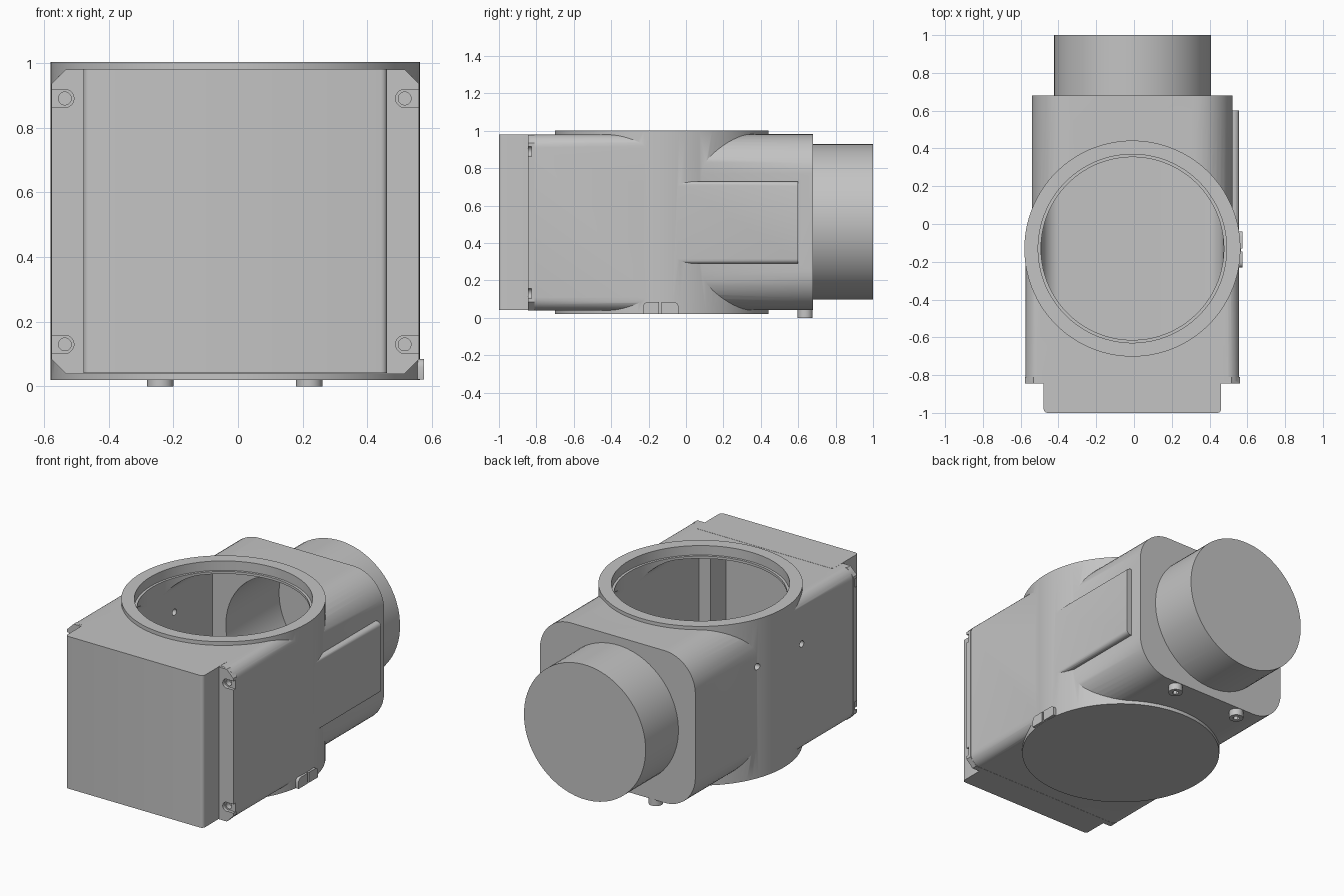
import bpy, math
from mathutils import Vector

if "Cube" in bpy.data.objects:
    bpy.data.objects.remove(bpy.data.objects["Cube"])

grey = bpy.data.materials.new("housing_grey")
grey.use_nodes = True
COLOR = (0.55, 0.55, 0.55, 1)
grey.diffuse_color = COLOR
grey.node_tree.nodes["Principled BSDF"].inputs["Base Color"].default_value = COLOR

CX, CY = -0.0085, -0.13      # barrel centre
TZ = 0.515                   # rear tube height


def extrude(name, outline, axis, lo, hi):
    """Closed solid from a 2D outline swept along an axis."""
    def place(a, b, d):
        return {"x": (d, a, b), "y": (a, d, b), "z": (a, b, d)}[axis]
    n = len(outline)
    verts = [place(a, b, d) for d in (lo, hi) for a, b in outline]
    faces = [list(range(n)), list(range(n, 2 * n))]
    faces += [(i, (i + 1) % n, n + (i + 1) % n, n + i) for i in range(n)]
    mesh = bpy.data.meshes.new(name)
    mesh.from_pydata(verts, [], faces)
    mesh.materials.append(grey)
    ob = bpy.data.objects.new(name, mesh)
    bpy.context.collection.objects.link(ob)
    bpy.context.view_layer.objects.active = ob
    bpy.ops.object.select_all(action="DESELECT")
    ob.select_set(True)
    bpy.ops.object.mode_set(mode="EDIT")
    bpy.ops.mesh.select_all(action="SELECT")
    bpy.ops.mesh.normals_make_consistent(inside=False)
    bpy.ops.object.mode_set(mode="OBJECT")
    return ob


def block(name, axis, a, b, d, r=0.0, seg=8):
    """Box with rounded (or chamfered, seg=1) edges along one axis."""
    if r == 0:
        pts = [(a[0], b[0]), (a[1], b[0]), (a[1], b[1]), (a[0], b[1])]
    else:
        pts = []
        corners = [(a[1] - r, b[1] - r), (a[0] + r, b[1] - r),
                   (a[0] + r, b[0] + r), (a[1] - r, b[0] + r)]
        for k, (u, v) in enumerate(corners):
            for i in range(seg + 1):
                t = math.pi / 2 * (k + i / seg)
                pts.append((u + r * math.cos(t), v + r * math.sin(t)))
    return extrude(name, pts, axis, *d)


def disc(name, axis, a, b, r, lo, hi, n=64):
    turn = [2 * math.pi * (i + 0.5) / n for i in range(n)]
    return extrude(name, [(a + r * math.cos(t), b + r * math.sin(t)) for t in turn], axis, lo, hi)


def combine(target, tool, operation):
    mod = target.modifiers.new("bool", "BOOLEAN")
    mod.operation, mod.solver, mod.object = operation, "EXACT", tool
    bpy.context.view_layer.objects.active = target
    bpy.ops.object.modifier_apply(modifier=mod.name)
    bpy.data.objects.remove(tool)


def smooth(ob):
    bpy.ops.object.select_all(action="DESELECT")
    ob.select_set(True)
    bpy.context.view_layer.objects.active = ob
    bpy.ops.object.shade_smooth_by_angle(angle=math.radians(30))


# Main housing: front block, rear block, barrel, nose, flange and rear tube
housing = block("housing", "y", (-0.574, 0.557), (0.04, 0.98), (-0.83, CY), 0.07)
pad = block("pad", "y", (0.4, 0.557), (0.29, 0.73), (CY - 0.1, 0.6), 0.025, 4)
for part in (
    block("rear_block", "y", (-0.54, 0.522), (0.042, 0.982), (-0.3, 0.68), 0.21, 12),
    disc("barrel", "z", CX, CY, 0.572, 0.02, 1.003, 96),
    block("nose", "z", (-0.478, 0.461), (-1, -0.75), (0.041, 0.981), 0.02, 4),
    block("flange", "y", (-0.577, 0.56), (0.039, 0.979), (-0.845, -0.81), 0.045, 1),
    disc("rear_tube", "y", CX, TZ, 0.416, 0.5, 1),
    pad,
):
    combine(housing, part, "UNION")

# Hollow inside, with top opening and shallow lip
cuts = [
    block("cavity", "y", (-0.49, 0.472), (0.068, 0.93), (-0.8, 0.45), 0.1),
    block("nose_cavity", "y", (-0.41, 0.392), (0.075, 0.92), (-0.95, -0.7)),
    disc("tube_bore", "y", CX, TZ, 0.39, 0.3, 0.97),
    disc("barrel_bore", "z", CX, CY, 0.484, 0.5, 1.1, 96),
    disc("lip", "z", CX, CY, 0.499, 0.945, 1.1, 96),
]
# Two drillings through the right wall
cuts += [disc("drilling", "x", y, 0.71, 0.02, -0.7, -0.4, 16) for y in (0.08, -0.31)]
# Flange screw pockets, open towards the outer edge
for side, x in ((-1, -0.535), (1, 0.515)):
    for z in (0.13, 0.89):
        cuts.append(disc("hole", "y", x, z, 0.02, -0.9, -0.79, 16))
        cuts.append(disc("pocket", "y", x, z, 0.028, -0.9, -0.825, 24))
        span = sorted((x, x + side * 0.1))
        cuts.append(block("slot", "y", span, (z - 0.027, z + 0.027), (-0.9, -0.826)))
for cut in cuts:
    combine(housing, cut, "DIFFERENCE")
smooth(housing)

# Split locating tab at the foot of the barrel
tab = block("locating_tab", "x", (-0.23, -0.04), (0.0, 0.085), (0.5, 0.575), 0.025, 4)
combine(tab, block("tab_foot", "z", (0.4, 0.7), (-0.3, 0.1), (-0.1, 0.021)), "DIFFERENCE")
combine(tab, block("tab_gap", "x", (-0.145, -0.13), (-0.1, 0.2), (0.566, 0.7)), "DIFFERENCE")
smooth(tab)

# Socket screws under the rear block
for name, x in (("right_screw", -0.24), ("left_screw", 0.22)):
    screw = disc(name, "z", x, 0.637, 0.041, 0, 0.06, 24)
    combine(screw, disc("socket", "z", x, 0.637, 0.02, -0.1, 0.025, 6), "DIFFERENCE")
    smooth(screw)
